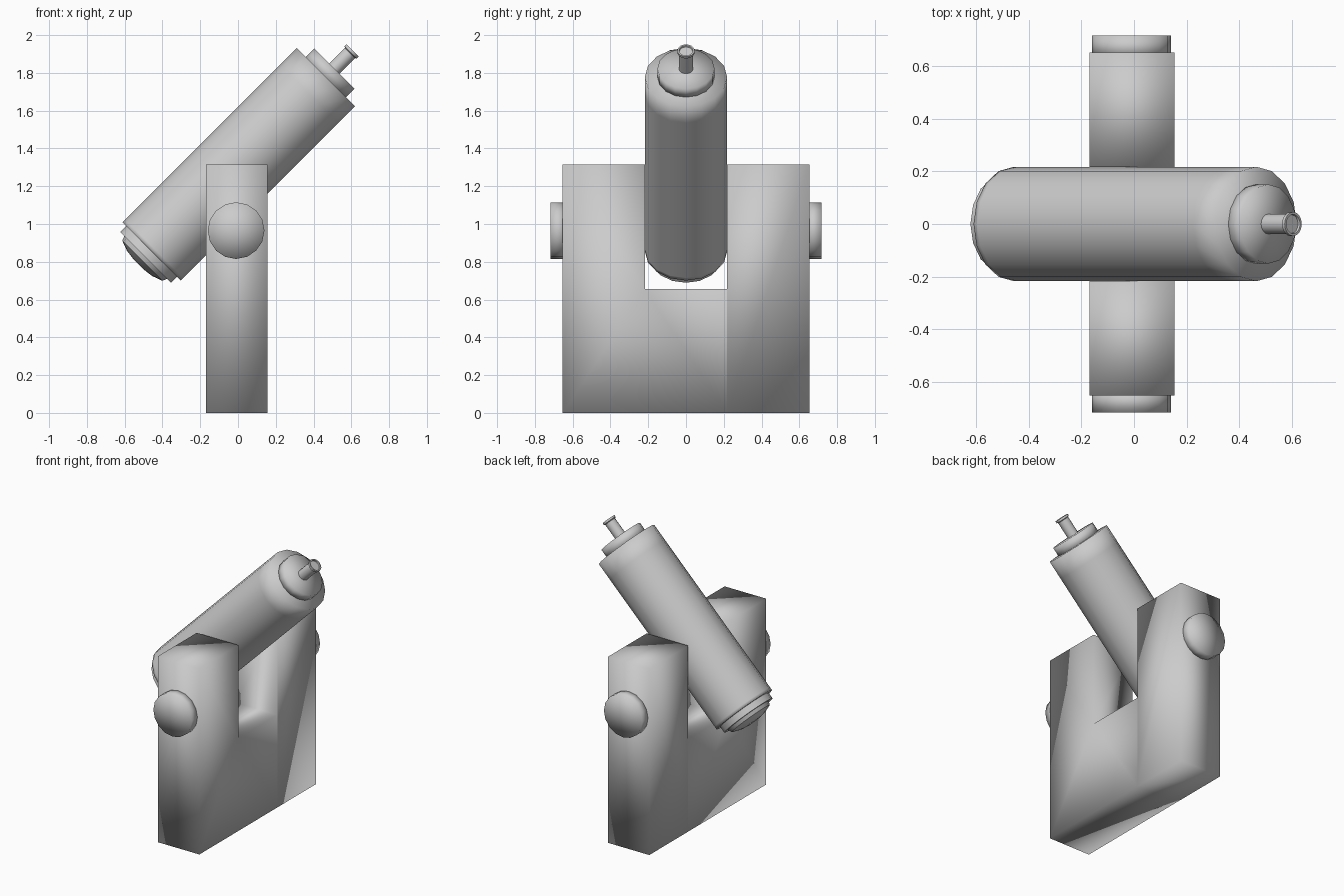
import bpy, bmesh
from math import pi, cos, sin, radians
from mathutils import Matrix

cube = bpy.data.objects.get("Cube")
if cube:
    bpy.data.objects.remove(cube, do_unlink=True)

grey = bpy.data.materials.new("light grey")
grey.use_nodes = True
grey.diffuse_color = (0.6, 0.6, 0.6, 1)
grey.node_tree.nodes["Principled BSDF"].inputs["Base Color"].default_value = (0.6, 0.6, 0.6, 1)


def finish(name, bm, matrix=Matrix(), sharp=False):
    """Turn a bmesh into a smooth shaded object, optionally with sharp edges."""
    bmesh.ops.transform(bm, matrix=matrix, verts=bm.verts)
    bmesh.ops.recalc_face_normals(bm, faces=bm.faces)
    mesh = bpy.data.meshes.new(name)
    bm.to_mesh(mesh)
    bm.free()
    mesh.materials.append(grey)
    mesh.shade_smooth()
    obj = bpy.data.objects.new(name, mesh)
    bpy.context.collection.objects.link(obj)
    if sharp:
        bpy.ops.object.select_all(action='DESELECT')
        obj.select_set(True)
        bpy.context.view_layer.objects.active = obj
        bpy.ops.object.shade_smooth_by_angle(angle=radians(35))
    return obj


def lathe(name, profile, matrix, sides=16, sharp=False):
    """Spin (radius, height) points about z; ends close in a fan."""
    bm = bmesh.new()
    rings = [[bm.verts.new((r * cos(2 * pi * i / sides), r * sin(2 * pi * i / sides), h))
              for i in range(sides)] for r, h in profile]
    for a, b in zip(rings, rings[1:]):
        for i in range(sides):
            j = (i + 1) % sides
            bm.faces.new((a[i], a[j], b[j], b[i]))
    for ring, (r, h) in ((rings[0], profile[0]), (rings[-1], profile[-1])):
        centre = bm.verts.new((0, 0, h))
        for i in range(sides):
            bm.faces.new((ring[i], ring[(i + 1) % sides], centre))
    return finish(name, bm, matrix, sharp)


# U-shaped bracket: one outline in the yz plane, bridged across x
outer, slot, top, floor = 0.653, 0.218, 1.315, 0.655
outline = [(slot, 0), (outer, 0), (outer, top), (slot, top), (slot, floor),
           (-slot, floor), (-slot, top), (-outer, top), (-outer, 0)]
side_faces = [(0, 1, 2), (0, 2, 3, 4), (0, 4, 5), (5, 6, 7), (0, 5, 7, 8)]
bm = bmesh.new()
left, right = [[bm.verts.new((x, y, z)) for y, z in outline] for x in (0.155, -0.17)]
for verts in (left, right):
    for face in side_faces:
        bm.faces.new([verts[i] for i in face])
for i in range(len(outline)):
    j = (i + 1) % len(outline)
    bm.faces.new((left[i], left[j], right[j], right[i]))
finish("bracket", bm)

# Pivot caps on both outer walls
for name, side in (("front_pivot_cap", -1), ("back_pivot_cap", 1)):
    place = Matrix.Translation((-0.01, side * outer, 0.965)) @ Matrix.Rotation(-side * pi / 2, 4, 'X')
    lathe(name, [(0.15, -0.02), (0.15, 0.065)], place)

# Tilted barrel assembly: z runs along the barrel from its rear face
tilt = Matrix.Translation((-0.457, 0, 0.855)) @ Matrix.Rotation(pi / 4, 4, 'Y')
lathe("barrel", [(0.218, 0), (0.218, 0.02), (0.218, 1.18), (0.218, 1.305)], tilt)
lathe("front_collar", [(0.151, 1.29), (0.151, 1.369)], tilt)
lathe("rear_plug", [(0.19, 0.01), (0.19, -0.045), (0.16, -0.045), (0.15, -0.07),
                    (0.095, -0.09), (0.045, -0.097)], tilt, sharp=True)
lathe("nozzle", [(0.038, 1.36), (0.038, 1.485), (0.046, 1.49), (0.046, 1.504),
                 (0.037, 1.504), (0.035, 1.495)], tilt, sharp=True)
